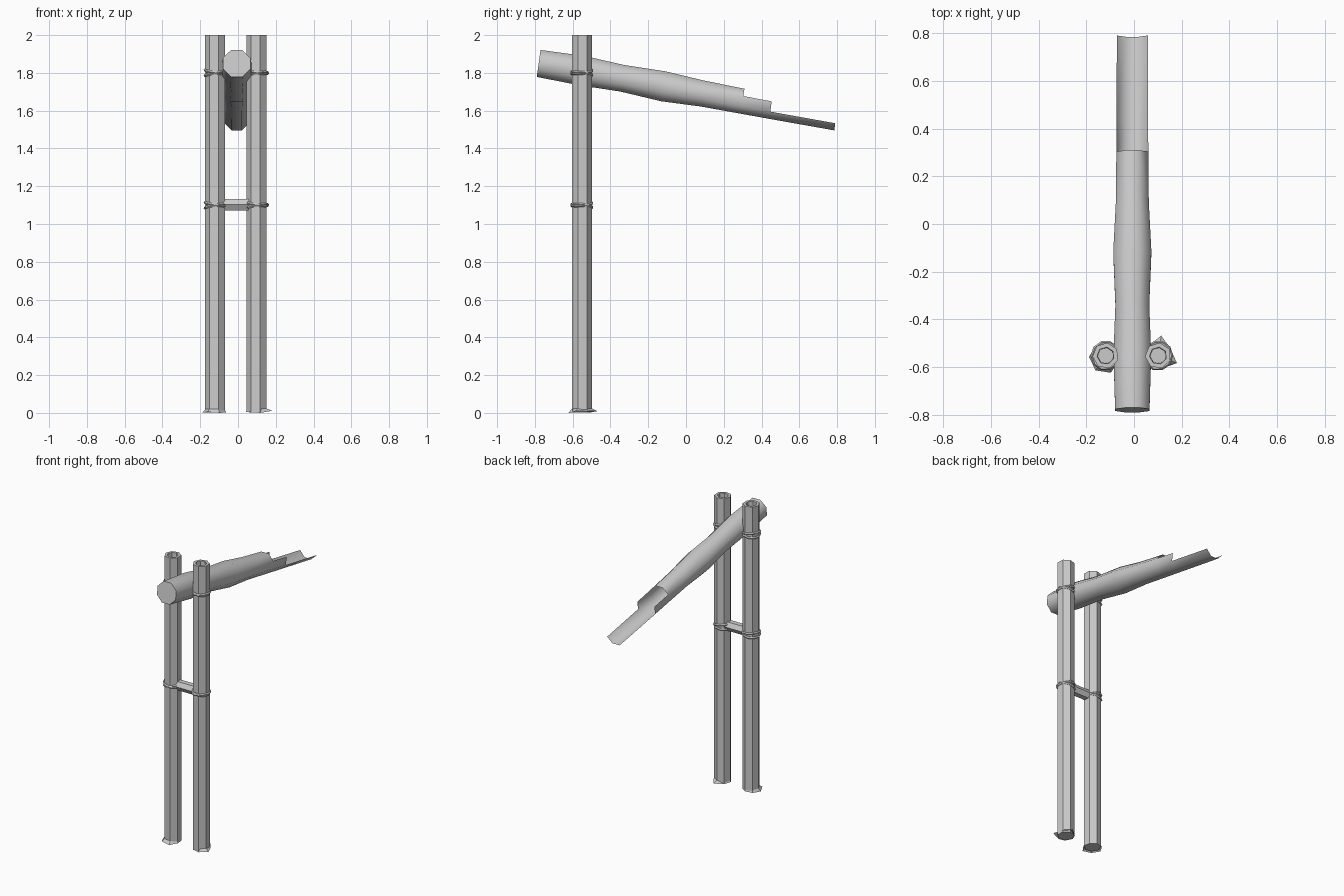
import bpy, bmesh, math, random
from mathutils import Matrix, Vector

if "Cube" in bpy.data.objects:
    bpy.data.objects.remove(bpy.data.objects["Cube"])

random.seed(4)
POST_Y = -0.552
POSTS = {"left": (-0.119, 0), "right": (0.101, 0)}


def finish(name, bm, normals=True):
    bm.verts.ensure_lookup_table()
    loose = [v for v in bm.verts if not v.link_faces]
    bmesh.ops.delete(bm, geom=loose, context='VERTS')
    if normals:
        bmesh.ops.recalc_face_normals(bm, faces=bm.faces[:])
    me = bpy.data.meshes.new(name)
    bm.to_mesh(me)
    bm.free()
    ob = bpy.data.objects.new(name, me)
    bpy.context.collection.objects.link(ob)
    return ob


def ring(bm, centre, r, n, phase):
    return [bm.verts.new((centre[0] + r * math.cos(phase + i * math.tau / n),
                          centre[1] + r * math.sin(phase + i * math.tau / n),
                          centre[2])) for i in range(n)]


def bridge(bm, a, b, keep=None):
    n = len(a)
    for i in range(n):
        if keep is None or i in keep:
            bm.faces.new((a[i], a[(i + 1) % n], b[(i + 1) % n], b[i]))


# upright posts: seven-sided, with a hollow top
def post(name, x):
    bm = bmesh.new()
    phase = math.radians(-73)
    rings = [ring(bm, (x, POST_Y, z), r, 7, phase)
             for r, z in ((0.055, 0.005), (0.055, 2.0), (0.036, 2.0), (0.034, 1.95))]
    for a, b in zip(rings, rings[1:]):
        bridge(bm, a, b)
    bm.faces.new(rings[0])
    bm.faces.new(rings[-1])
    finish(name, bm)


# ragged skirt where a post meets the ground
def foot(name, x, reach):
    bm = bmesh.new()
    phase = math.radians(-73)
    inner = ring(bm, (x, POST_Y, 0.025), 0.05, 7, phase)
    outer = []
    for i, r in enumerate(reach):
        a = phase + i * math.tau / 7
        outer.append(bm.verts.new((x + r * math.cos(a), POST_Y + r * math.sin(a),
                                   random.uniform(0, 0.012) if i else 0)))
    bridge(bm, inner, outer)
    finish(name, bm)


# rope binding: a pair of tilted rings
def binding(name, x, z):
    for k, tilt in enumerate((9, -9)):
        bpy.ops.mesh.primitive_torus_add(
            major_segments=10, minor_segments=5, major_radius=0.056, minor_radius=0.008,
            location=(x, POST_Y, z + 0.006 * (1 - 2 * k)),
            rotation=(math.radians(tilt * 0.6), math.radians(tilt), 0))
        bpy.context.object.name = f"{name}_{k + 1}"


REACH = {"left": (0.075, 0.06, 0.055, 0.058, 0.06, 0.07, 0.075),
         "right": (0.056, 0.085, 0.06, 0.085, 0.057, 0.06, 0.056)}
for side, (x, _) in POSTS.items():
    post(f"{side}_post", x)
    foot(f"{side}_foot", x, REACH[side])
    for label, z in (("upper", 1.8), ("lower", 1.1)):
        binding(f"{side}_{label}_rope", x, z)

# crossbar between the posts
bpy.ops.mesh.primitive_cylinder_add(vertices=6, radius=0.035, depth=0.17,
                                    location=(-0.008, POST_Y, 1.102),
                                    rotation=(0, math.radians(90), 0))
bpy.context.object.name = "crossbar"

# sloping spout: eight-sided tube, opened in two steps towards the tip
ALL, WALLS, TROUGH = range(8), range(3, 8), range(4, 7)
STATIONS = [  # y, centre z, half height, faces kept after this station
    (-0.780, 1.850, 0.072, ALL), (-0.550, 1.812, 0.079, ALL),
    (-0.340, 1.772, 0.071, ALL), (-0.120, 1.729, 0.080, ALL),
    (0.090, 1.690, 0.069, ALL), (0.300, 1.650, 0.067, WALLS),
    (0.450, 1.622, 0.066, TROUGH), (0.794, 1.560, 0.065, None)]
bm = bmesh.new()
up = Vector((0, math.sin(math.radians(8)), math.cos(math.radians(8))))
rings = []
for y, z, h, _ in STATIONS:
    r = h / math.cos(math.pi / 8)
    c = Vector((-0.007, y, z))
    rings.append([bm.verts.new(c + Vector((r * math.cos(a), 0, 0)) + up * (r * math.sin(a)))
                  for a in (math.pi / 8 + i * math.pi / 4 for i in range(8))])
for (a, b), st in zip(zip(rings, rings[1:]), STATIONS):
    bridge(bm, a, b, st[3])
bm.faces.new(rings[0])
spout = finish("spout", bm)
bpy.ops.object.select_all(action='DESELECT')
spout.select_set(True)
bpy.context.view_layer.objects.active = spout
bpy.ops.object.shade_smooth_by_angle(angle=math.radians(50))
